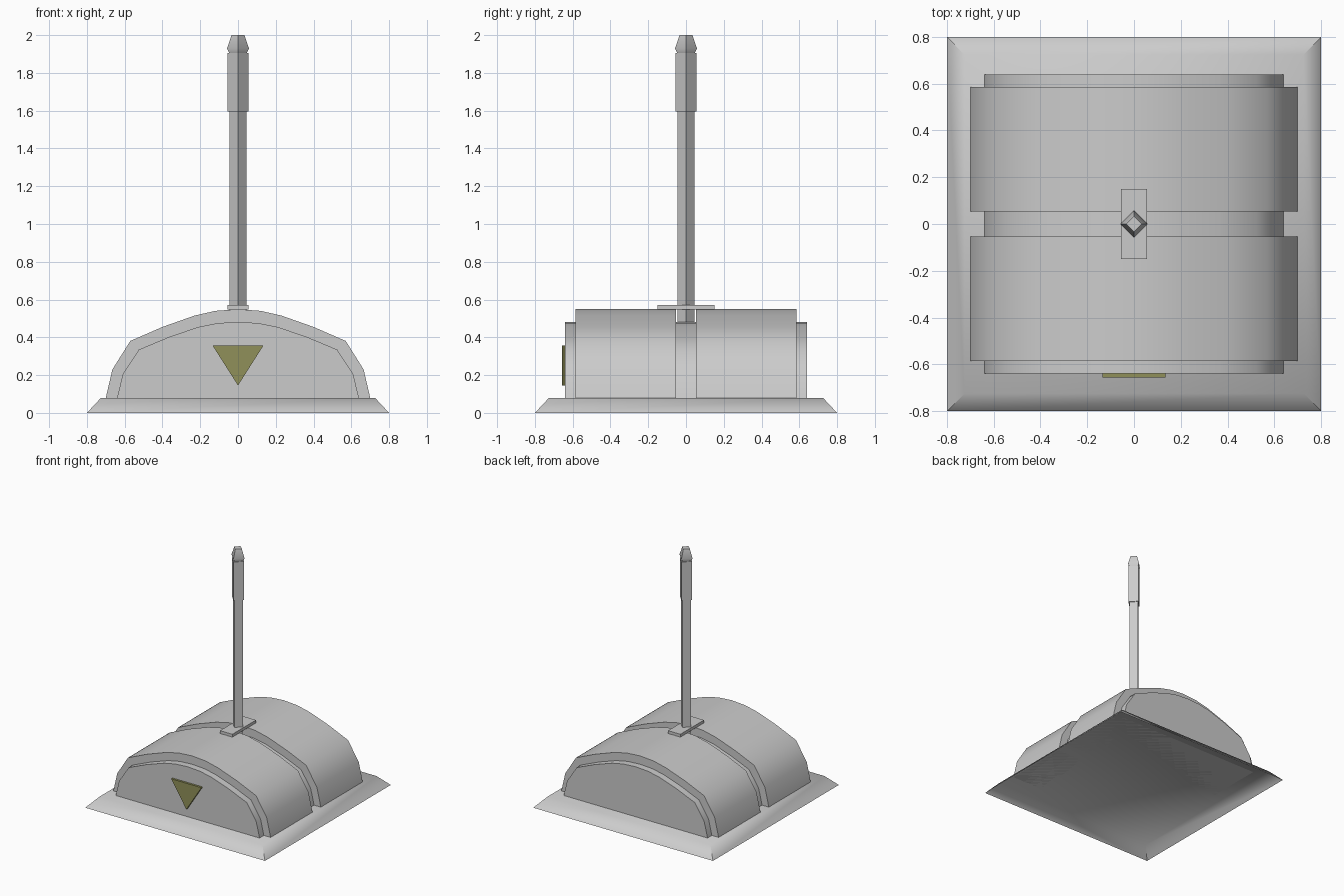
import bpy, bmesh, math

if "Cube" in bpy.data.objects:
    bpy.data.objects.remove(bpy.data.objects["Cube"])


def material(name, rgb):
    m = bpy.data.materials.new(name)
    m.diffuse_color = (*rgb, 1)
    m.use_nodes = True
    m.node_tree.nodes["Principled BSDF"].inputs["Base Color"].default_value = m.diffuse_color
    return m


GREY = material("light grey", (0.60, 0.60, 0.60))
OLIVE = material("olive", (0.28, 0.28, 0.10))


def finish(name, bm, mat, smooth=None):
    bmesh.ops.recalc_face_normals(bm, faces=bm.faces)
    mesh = bpy.data.meshes.new(name)
    bm.to_mesh(mesh)
    bm.free()
    mesh.materials.append(mat)
    ob = bpy.data.objects.new(name, mesh)
    bpy.context.collection.objects.link(ob)
    bpy.ops.object.select_all(action='DESELECT')
    ob.select_set(True)
    bpy.context.view_layer.objects.active = ob
    if smooth is not None:
        bpy.ops.object.shade_smooth_by_angle(angle=math.radians(smooth))
    return ob


def extrude_y(name, outline, y0, y1, mat, smooth=None):
    """Solid prism from an x-z outline, running along y."""
    bm = bmesh.new()
    front = [bm.verts.new((x, y0, z)) for x, z in outline]
    back = [bm.verts.new((x, y1, z)) for x, z in outline]
    bm.faces.new(front)
    bm.faces.new(back)
    n = len(outline)
    for i in range(n):
        j = (i + 1) % n
        bm.faces.new((front[i], front[j], back[j], back[i]))
    return finish(name, bm, mat, smooth)


def stack(name, levels, turn, mat, smooth=None, bottom=True):
    """Four-sided body from (corner radius, z) levels, optionally open below."""
    bm = bmesh.new()
    rings = []
    for r, z in levels:
        angles = [turn + k * math.pi / 2 for k in range(4)]
        rings.append([bm.verts.new((r * math.cos(a), r * math.sin(a), z)) for a in angles])
    for low, high in zip(rings, rings[1:]):
        for i in range(4):
            j = (i + 1) % 4
            bm.faces.new((low[i], low[j], high[j], high[i]))
    if bottom:
        bm.faces.new(rings[0])
    bm.faces.new(rings[-1])
    return finish(name, bm, mat, smooth)


def mirrored(half):
    """Arch outline from its right half, ending at the crown."""
    return half + [(-x, z) for x, z in reversed(half[:-1])]


# Sloping square base, a tray open underneath
R2 = math.sqrt(2)
stack("base", [(0.8 * R2, 0), (0.725 * R2, 0.08)], math.pi / 4, GREY, 50, bottom=False)

# Inner arched body and the two outer shells with a gap between them
inner = mirrored([(0.64, 0.08), (0.61, 0.205), (0.525, 0.335), (0.365, 0.402),
                  (0.21, 0.455), (0.11, 0.475), (0, 0.482)])
outer = mirrored([(0.70, 0.08), (0.665, 0.23), (0.57, 0.381), (0.40, 0.455),
                  (0.23, 0.515), (0.12, 0.54), (0, 0.549)])
extrude_y("inner_body", inner, -0.64, 0.64, GREY, 50)
extrude_y("front_shell", outer, -0.585, -0.053, GREY, 50)
extrude_y("back_shell", outer, 0.053, 0.585, GREY, 50)

# Triangular badge on the front
extrude_y("front_triangle", [(-0.134, 0.356), (0, 0.145), (0.134, 0.356)],
          -0.657, -0.64, OLIVE)

# Plate bridging the gap
extrude_y("mast_plate", [(-0.055, 0.548), (0.055, 0.548), (0.055, 0.571), (-0.055, 0.571)],
          -0.15, 0.15, GREY)

# Diamond-section mast, sleeve and tapered tip
stack("mast", [(0.045, 0.48), (0.045, 1.60)], 0, GREY)
stack("mast_sleeve", [(0.055, 1.595), (0.055, 1.905)], 0, GREY)
stack("mast_tip", [(0.047, 1.905), (0.058, 1.93), (0.034, 2.0)], 0, GREY, 50)
